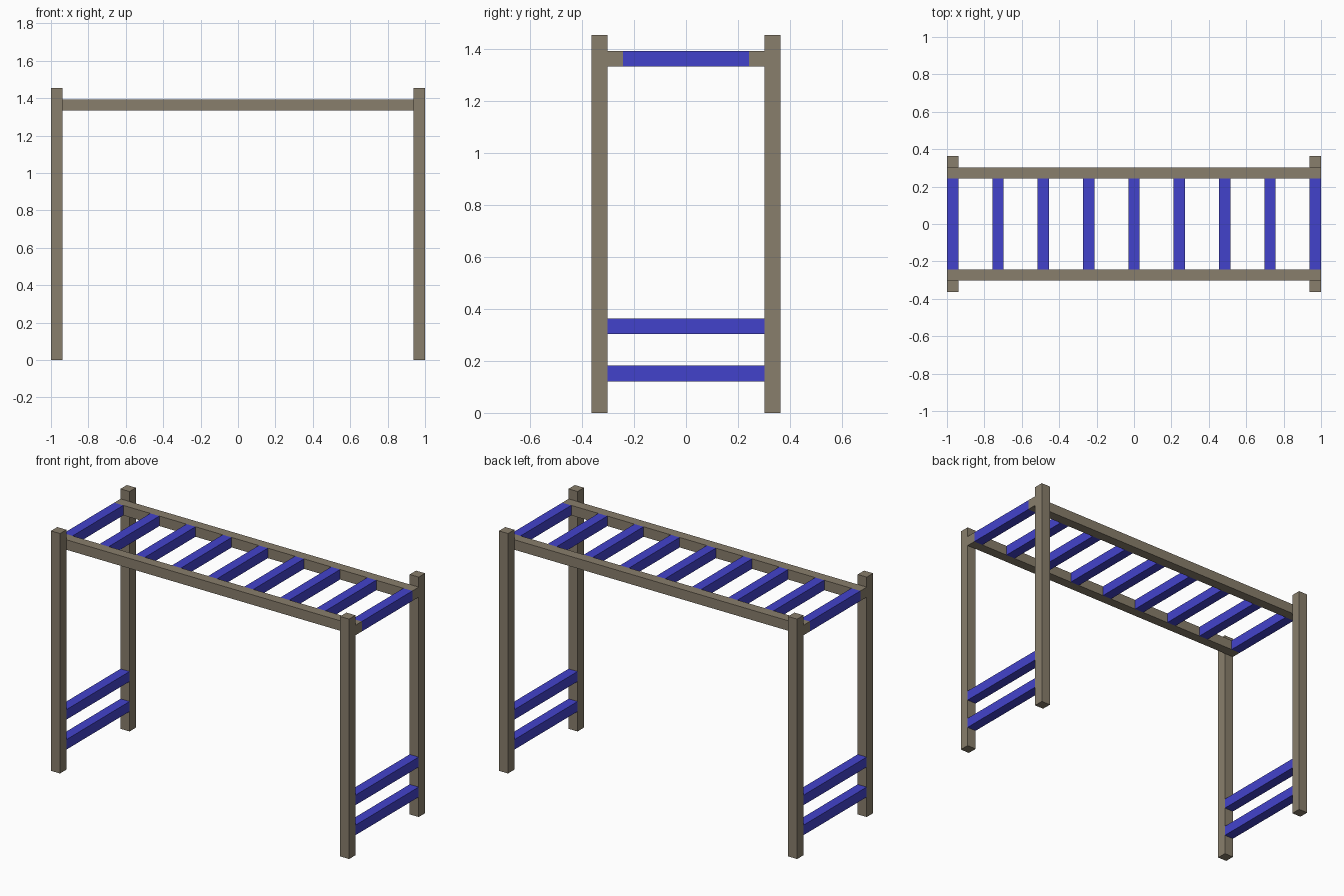
import bpy

if "Cube" in bpy.data.objects:
    bpy.data.objects.remove(bpy.data.objects["Cube"])

U = 2 / 33  # beam thickness; the whole frame sits on this module


def material(name, color):
    m = bpy.data.materials.new(name)
    m.diffuse_color = (*color, 1)
    m.use_nodes = True
    m.node_tree.nodes["Principled BSDF"].inputs["Base Color"].default_value = m.diffuse_color
    return m


wood = material("weathered wood", (0.25, 0.21, 0.15))
blue = material("blue paint", (0.055, 0.055, 0.60))


def beam(name, lo, hi, mat):
    """Box between two corners given in beam modules."""
    size = [(b - a) * U for a, b in zip(lo, hi)]
    mid = [(a + b) / 2 * U for a, b in zip(lo, hi)]
    bpy.ops.mesh.primitive_cube_add(size=1, location=mid)
    ob = bpy.context.object
    ob.name = name
    ob.scale = size
    bpy.ops.object.transform_apply(location=False, rotation=False, scale=True)
    ob.data.materials.append(mat)
    return ob


# Corner posts
for sx, x in (("left", -16.5), ("right", 15.5)):
    for sy, y in (("front", -6), ("back", 5)):
        beam(f"{sy}_{sx}_post", (x, y, 0), (x + 1, y + 1, 24), wood)

# Long top rails, just inside the posts
for sy, y in (("front", -5), ("back", 4)):
    beam(f"{sy}_rail", (-16.5, y, 22), (16.5, y + 1, 23), wood)

# Overhead rungs
for i in range(9):
    x = -16.5 + 4 * i
    beam(f"overhead_rung_{i + 1}", (x, -4, 22), (x + 1, 4, 23), blue)

# Two climbing steps at each end
for sx, x in (("left", -16.5), ("right", 15.5)):
    for n, z in (("lower", 2), ("upper", 5)):
        beam(f"{sx}_{n}_step", (x, -5, z), (x + 1, 5, z + 1), blue)
